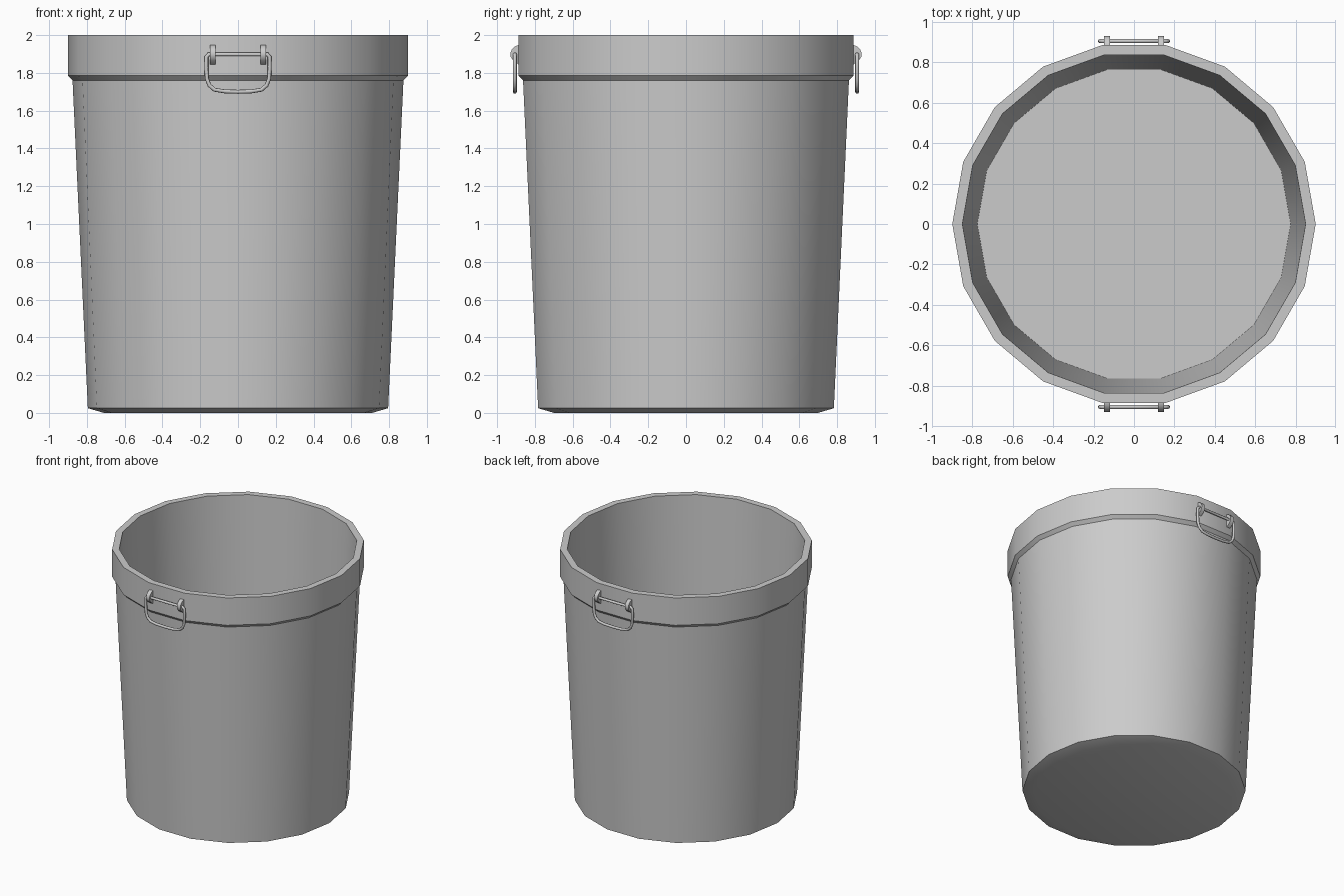
import bpy, bmesh, math

if "Cube" in bpy.data.objects:
    bpy.data.objects.remove(bpy.data.objects["Cube"])

SIDES = 18


def finish(bm, name, angle=30):
    bmesh.ops.recalc_face_normals(bm, faces=bm.faces)
    mesh = bpy.data.meshes.new(name)
    bm.to_mesh(mesh)
    bm.free()
    ob = bpy.data.objects.new(name, mesh)
    bpy.context.collection.objects.link(ob)
    bpy.ops.object.select_all(action='DESELECT')
    ob.select_set(True)
    bpy.context.view_layer.objects.active = ob
    bpy.ops.object.shade_smooth_by_angle(angle=math.radians(angle))
    return ob


def lathe(name, profile):
    """Revolve (radius, z) points and cap both ends with flat discs."""
    bm = bmesh.new()
    rings = []
    for r, z in profile:
        rings.append([bm.verts.new((r * math.cos(2 * math.pi * i / SIDES),
                                    r * math.sin(2 * math.pi * i / SIDES), z))
                      for i in range(SIDES)])
    for a, b in zip(rings, rings[1:]):
        for i in range(SIDES):
            j = (i + 1) % SIDES
            bm.faces.new((a[i], a[j], b[j], b[i]))
    bm.faces.new(rings[0])
    bm.faces.new(rings[-1])
    return finish(bm, name)


def lug(name, x, side):
    """Rounded strap holding the handle, extruded along x."""
    outline = [(0.87, 1.845), (0.888, 1.845), (0.915, 1.865), (0.928, 1.885),
               (0.93, 1.905), (0.922, 1.925), (0.905, 1.94), (0.888, 1.947),
               (0.87, 1.947)]
    bm = bmesh.new()
    face = bm.faces.new([bm.verts.new((x - 0.015, side * y, z)) for y, z in outline])
    out = bmesh.ops.extrude_face_region(bm, geom=[face])
    moved = [v for v in out['geom'] if isinstance(v, bmesh.types.BMVert)]
    bmesh.ops.translate(bm, verts=moved, vec=(0.03, 0, 0))
    return finish(bm, name)


def ring_handle(name, side):
    """Closed D-shaped wire loop hanging from the lugs."""
    half = [(0.155, 1.898), (0.167, 1.885), (0.168, 1.83), (0.165, 1.77),
            (0.152, 1.735), (0.125, 1.711), (0.07, 1.702)]
    path = half + [(0, 1.70)] + [(-x, z) for x, z in reversed(half)]
    curve = bpy.data.curves.new(name, 'CURVE')
    curve.dimensions = '3D'
    curve.bevel_depth = 0.0105
    curve.bevel_resolution = 2
    spline = curve.splines.new('POLY')
    spline.points.add(len(path) - 1)
    for p, (x, z) in zip(spline.points, path):
        p.co = (x, side * 0.906, z, 1)
    spline.use_cyclic_u = True
    ob = bpy.data.objects.new(name, curve)
    bpy.context.collection.objects.link(ob)
    return ob


# Bucket body: chamfered foot, tapered wall, raised rim band, hollow inside
lathe("bucket_body", [(0.71, 0.0), (0.795, 0.025), (0.876, 1.76), (0.9, 1.785),
                      (0.9, 2.0), (0.85, 2.0), (0.776, 0.04)])

# Lugs and ring handles, front and back
for side, label in ((-1, "front"), (1, "back")):
    ring_handle(label + "_handle", side)
    for x, hand in ((-0.134, "left"), (0.134, "right")):
        lug(f"{label}_{hand}_lug", x, side)
